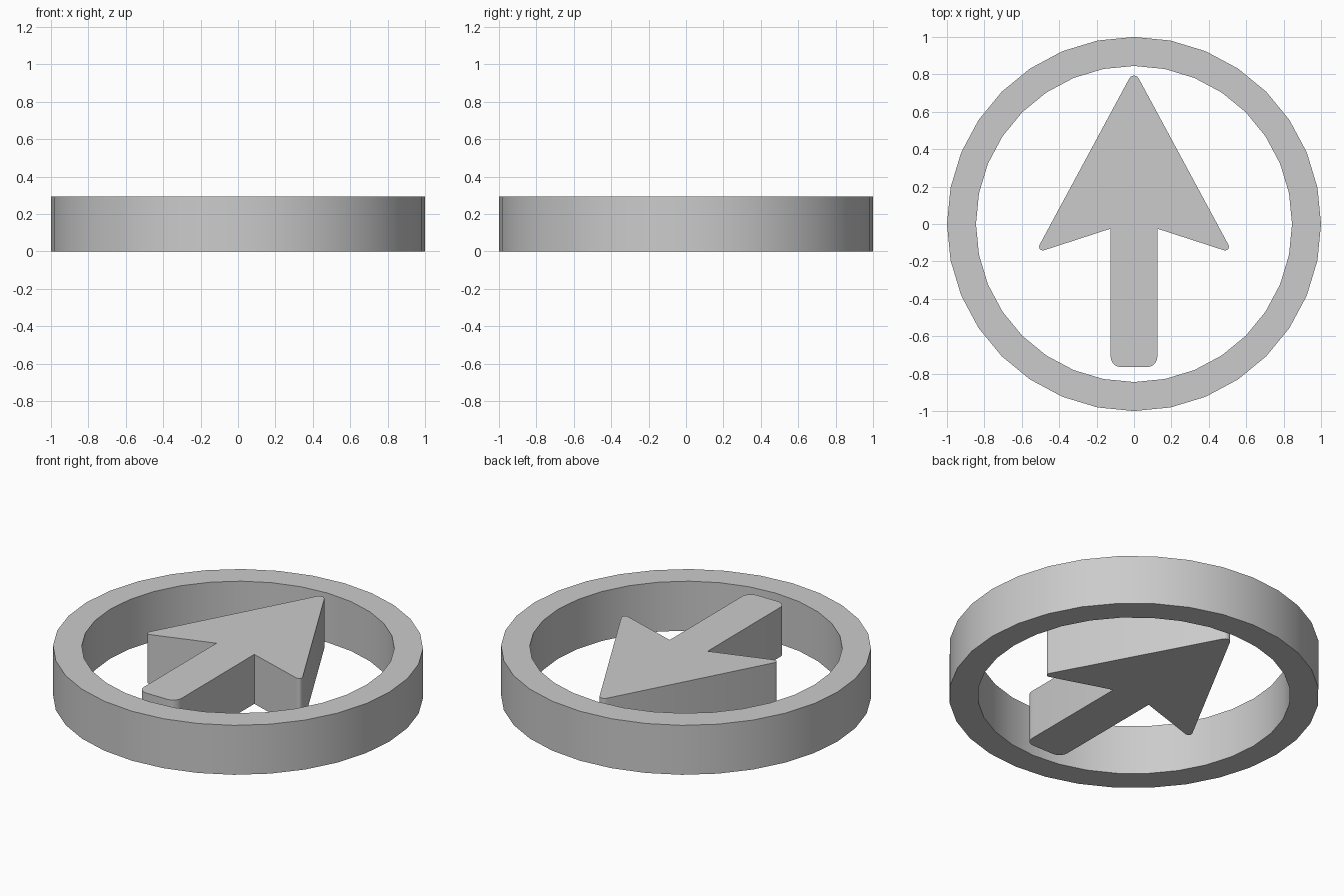
import bpy, bmesh, math
from mathutils import Vector

if "Cube" in bpy.data.objects:
    bpy.data.objects.remove(bpy.data.objects["Cube"])

HEIGHT = 0.295


def rounded(points, steps=5):
    """Replace corners (x, y, cut) with circular arcs; cut 0 keeps them sharp."""
    result = []
    for i, (x, y, cut) in enumerate(points):
        p = Vector((x, y))
        if cut == 0:
            result.append(p)
            continue
        a = (Vector(points[i - 1][:2]) - p).normalized()
        b = (Vector(points[(i + 1) % len(points)][:2]) - p).normalized()
        half = a.angle(b) / 2
        radius = cut * math.tan(half)
        centre = p + (a + b).normalized() * (cut / math.cos(half))
        start, end = p + a * cut - centre, p + b * cut - centre
        sweep = math.pi - 2 * half
        for k in range(steps + 1):
            t = k / steps
            d = (start * math.sin((1 - t) * sweep) + end * math.sin(t * sweep)) / math.sin(sweep)
            result.append(centre + d.normalized() * radius)
    return result


def finish(name, bm):
    bmesh.ops.recalc_face_normals(bm, faces=bm.faces)
    mesh = bpy.data.meshes.new(name)
    bm.to_mesh(mesh)
    bm.free()
    obj = bpy.data.objects.new(name, mesh)
    bpy.context.collection.objects.link(obj)
    bpy.ops.object.select_all(action='DESELECT')
    obj.select_set(True)
    bpy.context.view_layer.objects.active = obj
    bpy.ops.object.shade_smooth_by_angle(angle=math.radians(30))
    return obj


# Outer ring: a rectangular section swept round 32 sides
section = [(1.0, 0), (1.0, HEIGHT), (0.845, HEIGHT), (0.845, 0)]
sides = 32
bm = bmesh.new()
loops = []
for i in range(sides):
    a = 2 * math.pi * i / sides
    loops.append([bm.verts.new((r * math.cos(a), r * math.sin(a), z)) for r, z in section])
for i in range(sides):
    p, q = loops[i], loops[(i + 1) % sides]
    for j in range(4):
        k = (j + 1) % 4
        bm.faces.new((p[j], q[j], q[k], p[k]))
finish("outer_ring", bm)

# Arrow: mirrored half outline with softened outer corners, extruded upward
right = [(0.125, -0.765, 0.055), (0.125, -0.025, 0), (0.529, -0.156, 0.05)]
left = [(-x, y, c) for x, y, c in reversed(right)]
outline = rounded(right + [(0, 0.825, 0.053)] + left)
bm = bmesh.new()
base = bm.faces.new([bm.verts.new((p.x, p.y, 0)) for p in outline])
top = bmesh.ops.extrude_face_region(bm, geom=[base], use_keep_orig=True)
bmesh.ops.translate(bm, vec=(0, 0, HEIGHT),
                    verts=[v for v in top["geom"] if isinstance(v, bmesh.types.BMVert)])
finish("arrow", bm)
